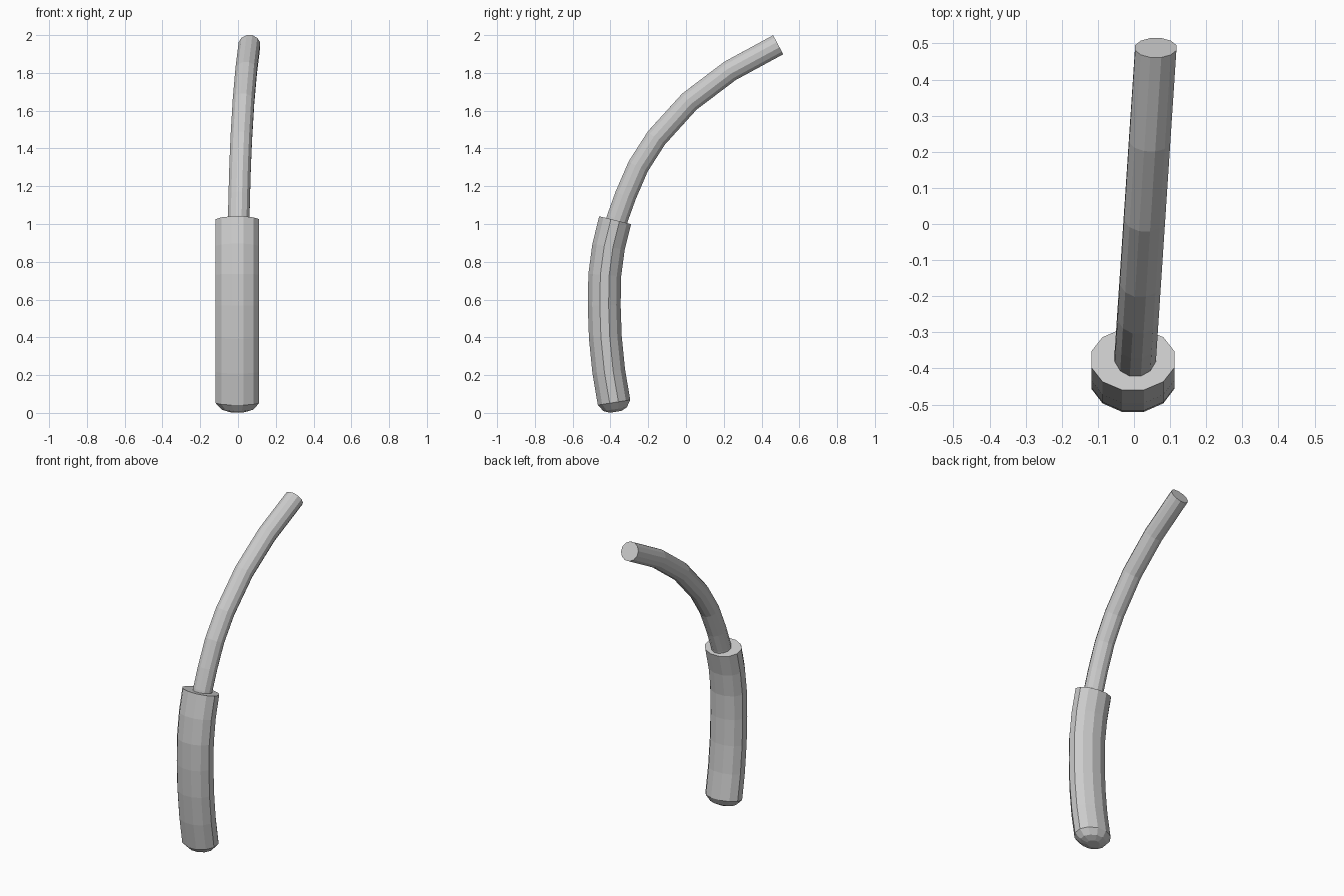
import bpy, bmesh, math
from mathutils import Vector

if "Cube" in bpy.data.objects:
    bpy.data.objects.remove(bpy.data.objects["Cube"])

SIDES = 12


def sweep(name, path, tangents, radii):
    """Flat-faced tube along path; radii are (across x, in the bend plane)."""
    bm = bmesh.new()
    rings = []
    for p, t, (rx, rv) in zip(path, tangents, radii):
        t = t.normalized()
        v = t.cross(Vector((1, 0, 0))).normalized()
        u = v.cross(t).normalized()
        ring = []
        for i in range(SIDES):
            a = 2 * math.pi * (i + 0.5) / SIDES
            ring.append(bm.verts.new(p + u * rx * math.cos(a) + v * rv * math.sin(a)))
        rings.append(ring)
    for a, b in zip(rings, rings[1:]):
        for i in range(SIDES):
            j = (i + 1) % SIDES
            bm.faces.new((a[i], a[j], b[j], b[i]))
    bm.faces.new(rings[0])
    bm.faces.new(rings[-1])
    bmesh.ops.recalc_face_normals(bm, faces=bm.faces)
    mesh = bpy.data.meshes.new(name)
    bm.to_mesh(mesh)
    bm.free()
    obj = bpy.data.objects.new(name, mesh)
    bpy.context.collection.objects.link(obj)
    return obj


def path_tangents(path, start_deg, end_deg):
    """Averaged directions inside, given angles in the yz plane at the ends."""
    def at(d):
        return Vector((0, math.cos(math.radians(d)), math.sin(math.radians(d))))
    mid = [(b - a).normalized() + (c - b).normalized()
           for a, b, c in zip(path, path[1:], path[2:])]
    return [at(start_deg)] + mid + [at(end_deg)]


# Handle: oval, gently bowed grip
HX = -0.003
grip = [Vector((HX, y, z)) for y, z in (
    (-0.381, 0.055), (-0.409, 0.22), (-0.427, 0.40), (-0.433, 0.57),
    (-0.430, 0.73), (-0.410, 0.88), (-0.375, 1.02))]
grip_t = path_tangents(grip, 99, 76)
RX, RY = 0.119, 0.090
# Rounded butt rings placed below the grip start
butt = ((0.050, 0.35), (0.036, 0.72))
axis = grip_t[0].normalized()
handle_path = [grip[0] - axis * d for d, s in butt] + grip
handle_t = [axis] * len(butt) + grip_t
handle_r = [(RX * s, RY * s) for d, s in butt] + [(RX, RY)] * len(grip)
sweep("handle", handle_path, handle_t, handle_r)

# Rod: thin round shaft curving backwards and slightly sideways
rod = [Vector((0.004 + 0.0565 * (y + 0.36) / 0.85, y, z)) for y, z in (
    (-0.376, 0.98), (-0.363, 1.03), (-0.320, 1.15), (-0.253, 1.305),
    (-0.157, 1.455), (0.018, 1.648), (0.232, 1.81), (0.488, 1.949))]
sweep("rod", rod, path_tangents(rod, 76, 28), [(0.059, 0.059)] * len(rod))
